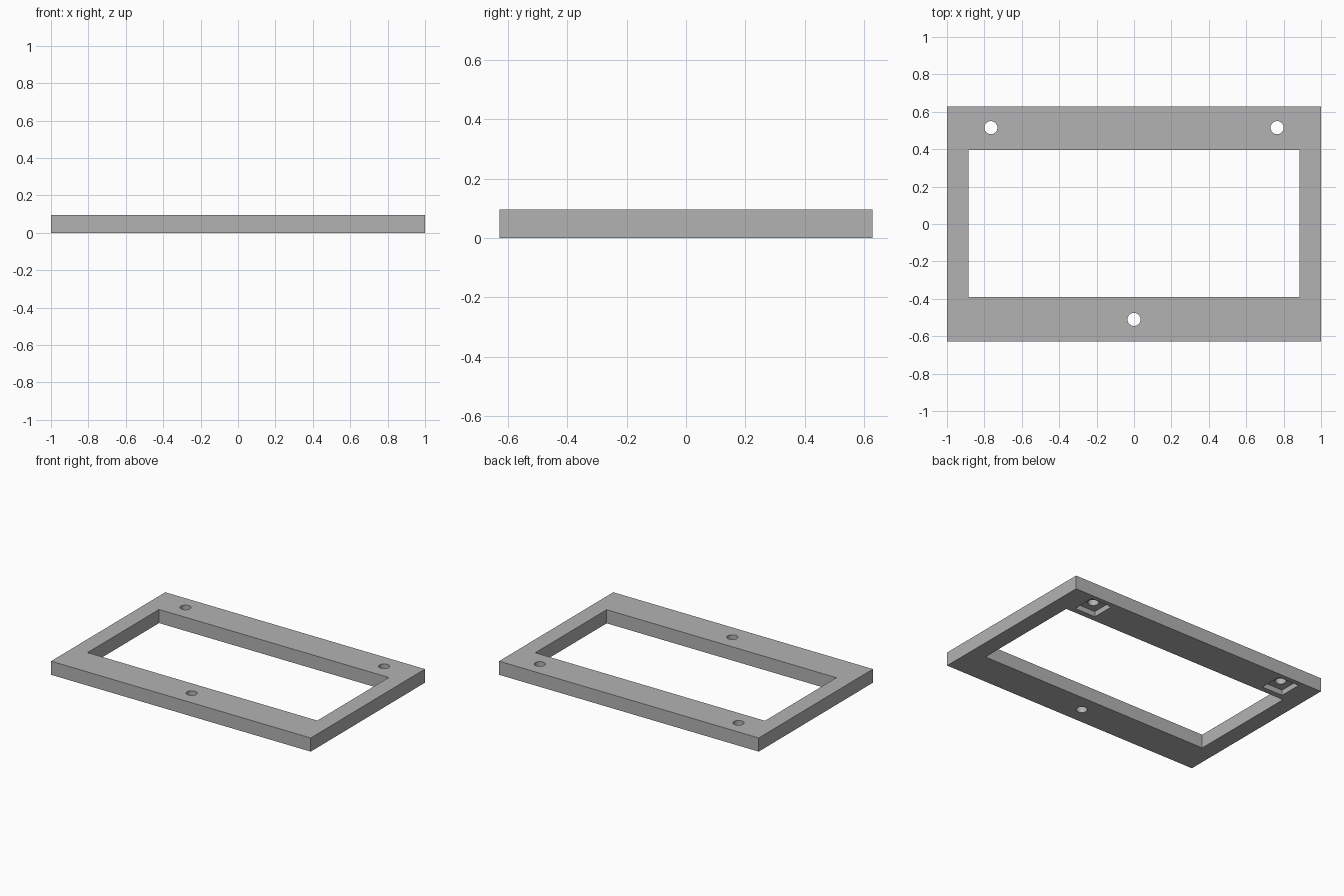
import bpy
import math

cube = bpy.data.objects.get("Cube")
if cube:
    bpy.data.objects.remove(cube, do_unlink=True)

HEIGHT = 0.095
HOLE_RADIUS = 0.035
POCKET_SIZE = 0.16
POCKET_DEPTH = 0.037

# Plain grey finish
grey = bpy.data.materials.new("plain grey")
grey.use_nodes = True
color = (0.45, 0.45, 0.45, 1)
grey.diffuse_color = color
grey.node_tree.nodes["Principled BSDF"].inputs["Base Color"].default_value = color


def box(name, size, center):
    bpy.ops.mesh.primitive_cube_add(size=1, location=center)
    obj = bpy.context.object
    obj.name = name
    obj.scale = size
    bpy.ops.object.transform_apply(location=True, rotation=False, scale=True)
    obj.data.materials.append(grey)
    return obj


def round_pin(name, x, y):
    bpy.ops.mesh.primitive_cylinder_add(
        vertices=32, radius=HOLE_RADIUS, depth=HEIGHT * 3, location=(x, y, HEIGHT / 2))
    obj = bpy.context.object
    obj.name = name
    obj.data.materials.append(grey)
    return obj


def cut(target, cutter):
    mod = target.modifiers.new("cut", 'BOOLEAN')
    mod.operation = 'DIFFERENCE'
    mod.solver = 'EXACT'
    mod.object = cutter
    cutter.hide_render = True
    bpy.context.view_layer.objects.active = target
    bpy.ops.object.modifier_apply(modifier=mod.name)
    bpy.data.objects.remove(cutter, do_unlink=True)


# Rectangular frame with its window opening
frame = box("frame", (2, 1.256, HEIGHT), (0, 0, HEIGHT / 2))
cut(frame, box("window_cutter", (1.77, 0.786, HEIGHT * 3), (0, 0.002, HEIGHT / 2)))

# Square pockets under the rear screw holes
for side in (-1, 1):
    x, y = side * 0.765, 0.515
    cut(frame, box("pocket_cutter", (POCKET_SIZE, POCKET_SIZE, POCKET_DEPTH * 2), (x, y, 0)))
    cut(frame, round_pin("rear_hole_cutter", x, y))

# Single front screw hole
cut(frame, round_pin("front_hole_cutter", 0, -0.51))

# Smooth hole walls, crisp edges everywhere else
bpy.ops.object.select_all(action='DESELECT')
frame.select_set(True)
bpy.context.view_layer.objects.active = frame
bpy.ops.object.shade_smooth_by_angle(angle=math.radians(30))
